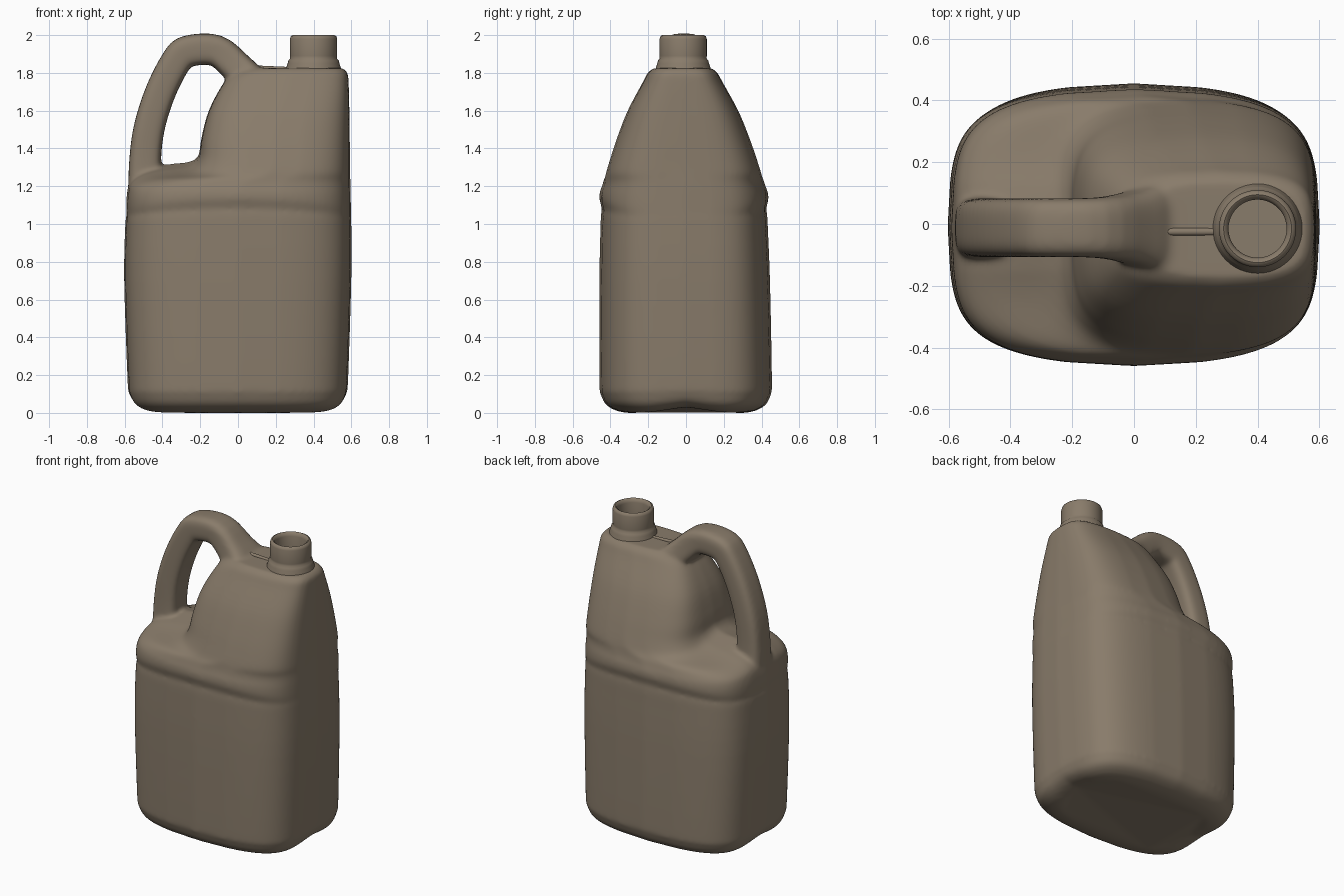
import bpy, bmesh, math
from mathutils import Vector

if "Cube" in bpy.data.objects:
    bpy.data.objects.remove(bpy.data.objects["Cube"], do_unlink=True)

plastic = bpy.data.materials.new("taupe plastic")
plastic.use_nodes = True
colour = (0.25, 0.20, 0.145, 1)
plastic.diffuse_color = colour
plastic.node_tree.nodes["Principled BSDF"].inputs["Base Color"].default_value = colour


def spline(keys, steps=4):
    """Smoothly interpolate a list of equal-length tuples."""
    pts = [Vector(k) for k in keys]
    out = []
    for i in range(len(pts) - 1):
        a, b, c, d = pts[max(i - 1, 0)], pts[i], pts[i + 1], pts[min(i + 2, len(pts) - 1)]
        for s in range(steps):
            t = s / steps
            out.append(b + (c - a) * t / 2 + (a * 2 - b * 5 + c * 4 - d) * t * t / 2
                       + (b * 3 - a - c * 3 + d) * t ** 3 / 2)
    return out + [pts[-1]]


def outline(power, count=96):
    """Unit rounded-rectangle outline."""
    def bend(v):
        return math.copysign(abs(v) ** (2 / power), v)
    angles = [math.tau * i / count for i in range(count)]
    return [(bend(math.cos(a)), bend(math.sin(a))) for a in angles]


def loft(name, rings):
    """Skin a stack of rings and cap both ends."""
    bm = bmesh.new()
    loops = [[bm.verts.new(p) for p in ring] for ring in rings]
    for low, high in zip(loops, loops[1:]):
        for i in range(len(low)):
            j = (i + 1) % len(low)
            bm.faces.new((low[i], low[j], high[j], high[i]))
    bm.faces.new(loops[0][::-1])
    bm.faces.new(loops[-1])
    bmesh.ops.recalc_face_normals(bm, faces=bm.faces)
    mesh = bpy.data.meshes.new(name)
    bm.to_mesh(mesh)
    bm.free()
    obj = bpy.data.objects.new(name, mesh)
    bpy.context.collection.objects.link(obj)
    mesh.materials.append(plastic)
    return obj


# Body sections: height, left end, right end, half depth
sections = [
    (0.0, -0.45, 0.45, 0.31), (0.012, -0.51, 0.51, 0.37), (0.045, -0.555, 0.555, 0.425),
    (0.1, -0.578, 0.575, 0.45), (0.17, -0.585, 0.583, 0.457), (0.7, -0.603, 0.6, 0.452),
    (1.0, -0.597, 0.6, 0.442), (1.035, -0.59, 0.599, 0.434), (1.085, -0.592, 0.598, 0.448),
    (1.15, -0.588, 0.597, 0.445), (1.2, -0.565, 0.596, 0.433), (1.235, -0.48, 0.595, 0.423),
    (1.265, -0.28, 0.594, 0.413), (1.33, -0.215, 0.593, 0.393), (1.45, -0.195, 0.592, 0.353),
    (1.6, -0.155, 0.59, 0.293), (1.75, -0.075, 0.586, 0.212), (1.8, -0.02, 0.58, 0.185),
    (1.825, 0.03, 0.555, 0.155),
]


def body_ring(z, left, right, depth):
    ring = []
    arch = 0.05 * max(0, 1 - abs(z - 1.07) / 0.13)      # arched shoulder groove
    foot = 0.03 * max(0, 1 - z / 0.15)                  # notch under each narrow side
    saddle = 0.07 * max(0, 1 - abs(z - 1.25) / 0.12)    # ledge rises towards the handle
    for u, v in outline(6):
        x = (left + right) / 2 + u * (1 - 0.08 * v * v) * (right - left) / 2
        y = v * (1 - 0.17 * u * u) * depth
        lift = arch * (1 - (x / 0.6) ** 2) + foot * u ** 4 * math.exp(-(y / 0.13) ** 2)
        lift += saddle * max(0, -u) * math.exp(-(y / 0.18) ** 2)
        ring.append((x, y - 0.01 * z, z + lift))
    return ring


body = loft("jug_body", [body_ring(*s) for s in spline(sections)])

# Handle path: x, height, half thickness, half width
path = spline([
    (-0.485, 1.1, 0.095, 0.11), (-0.493, 1.3, 0.085, 0.096), (-0.472, 1.5, 0.082, 0.095),
    (-0.41, 1.7, 0.081, 0.095), (-0.325, 1.865, 0.081, 0.095), (-0.265, 1.915, 0.083, 0.095),
    (-0.115, 1.918, 0.083, 0.098), (0.0, 1.823, 0.085, 0.12), (0.1, 1.73, 0.085, 0.17),
])
handle_rings = []
for i, (x, z, thick, wide) in enumerate(path):
    ahead, behind = path[min(i + 1, len(path) - 1)], path[max(i - 1, 0)]
    tangent = Vector((ahead[0] - behind[0], ahead[1] - behind[1])).normalized()
    handle_rings.append([(x - tangent.y * u * thick, v * wide - 0.012, z + tangent.x * u * thick)
                         for u, v in outline(3.6, 48)])
handle = loft("handle", handle_rings)

# Fuse body and handle into one moulded shell with soft fillets
bpy.context.view_layer.objects.active = body
for obj in (body, handle):
    obj.select_set(True)
bpy.ops.object.join()
remesh = body.modifiers.new("Fuse", 'REMESH')
remesh.mode = 'VOXEL'
remesh.voxel_size = 0.012
remesh.use_smooth_shade = True
soften = body.modifiers.new("Soften", 'SMOOTH')
soften.factor = 0.5
soften.iterations = 10

# Neck with collar, rolled lip and open mouth: radius, height
neck_profile = [
    (0.15, 1.8), (0.143, 1.832), (0.137, 1.85), (0.133, 1.866), (0.124, 1.876),
    (0.125, 1.89), (0.125, 1.98), (0.12, 1.995), (0.11, 2.0), (0.1, 1.994),
    (0.094, 1.975), (0.094, 1.86),
]
neck = loft("neck", [[(0.4 + r * u, r * v - 0.015, z) for u, v in outline(2, 48)]
                     for r, z in neck_profile])

# Mould seam between the handle ramp and the neck
seam = loft("mould_seam", [[(x, -0.025 + 0.012 * v, z + 0.01 * u) for u, v in outline(2, 12)]
                           for x, z in ((0.08, 1.83), (0.3, 1.82))])

for obj in (neck, seam):
    bpy.ops.object.select_all(action='DESELECT')
    obj.select_set(True)
    bpy.context.view_layer.objects.active = obj
    bpy.ops.object.shade_smooth_by_angle(angle=math.radians(50))
